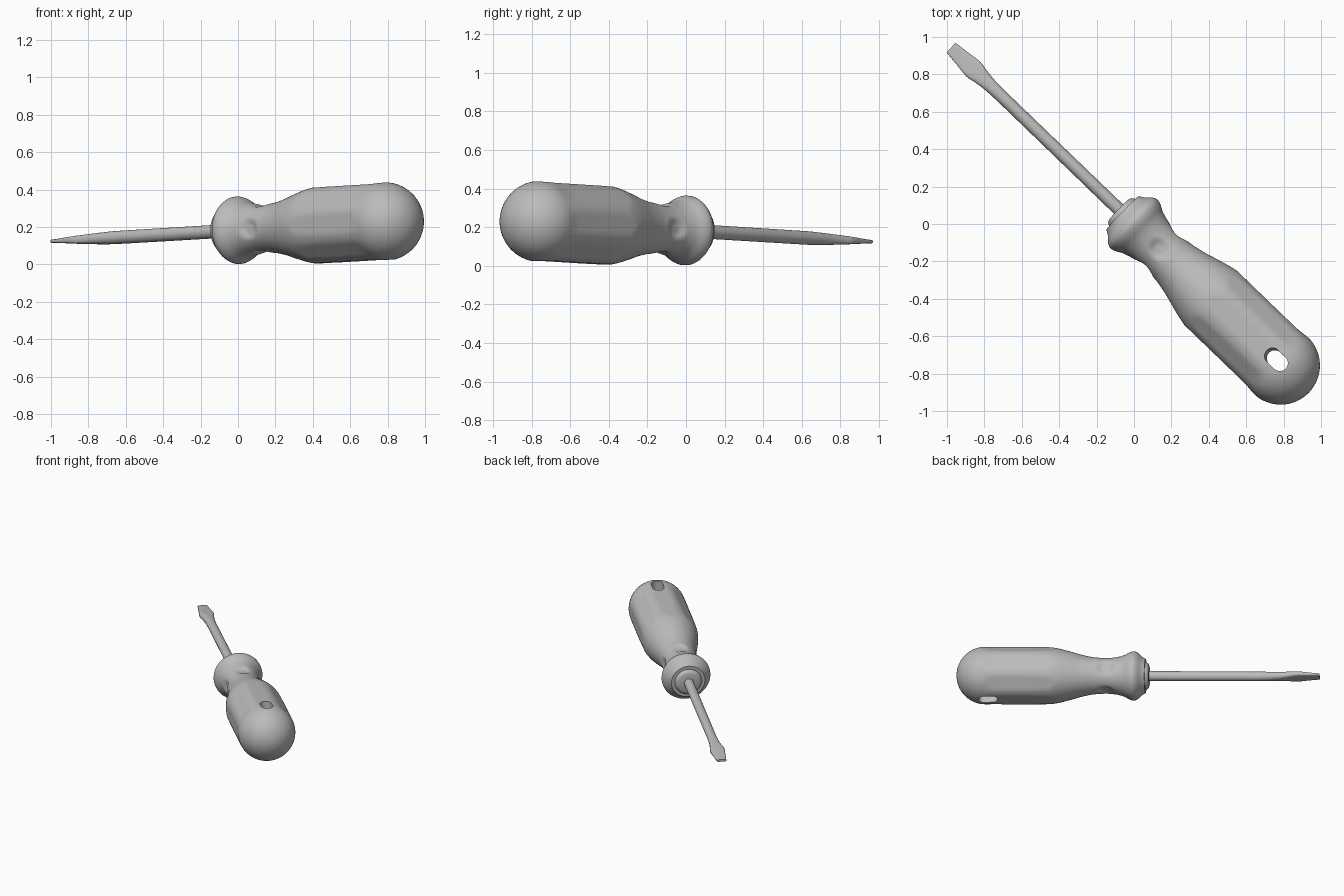
import bpy, bmesh, math
from mathutils import Matrix

if "Cube" in bpy.data.objects:
    bpy.data.objects.remove(bpy.data.objects["Cube"])

# Whole tool lies diagonally, slightly raised toward the handle end
POSE = (Matrix.Translation((0, 0, 0.183)) @ Matrix.Rotation(math.radians(-43.95), 4, 'Z')
        @ Matrix.Rotation(-math.atan(0.043), 4, 'Y'))


def material(name, rgb):
    m = bpy.data.materials.new(name)
    m.diffuse_color = (*rgb, 1)
    m.use_nodes = True
    m.node_tree.nodes["Principled BSDF"].inputs["Base Color"].default_value = m.diffuse_color
    return m


GREY = material("plain_grey", (0.5, 0.5, 0.5))


def smooth(t):
    t = max(0.0, min(1.0, t))
    return t * t * (3 - 2 * t)


def curve(points, s):
    """Monotone cubic interpolation through (s, value) points."""
    n = len(points)
    d = [(points[i + 1][1] - points[i][1]) / (points[i + 1][0] - points[i][0]) for i in range(n - 1)]
    m = [d[0]] + [0 if a * b <= 0 else 2 * a * b / (a + b) for a, b in zip(d, d[1:])] + [d[-1]]
    for i in range(n - 1):
        (x0, y0), (x1, y1) = points[i], points[i + 1]
        if s <= x1 or i == n - 2:
            h = x1 - x0
            t = max(0.0, min(1.0, (s - x0) / h))
            return (y0 * (1 + 2 * t) * (1 - t) ** 2 + h * m[i] * t * (1 - t) ** 2
                    + y1 * t * t * (3 - 2 * t) + h * m[i + 1] * t * t * (t - 1))


def loft(name, stations, section, sides, angle):
    """Skin rings along local x; section(s, a) gives the (y, z) of a ring point."""
    bm = bmesh.new()
    rings = []
    for s in stations:
        ring = []
        for k in range(sides):
            y, z = section(s, 2 * math.pi * k / sides)
            ring.append(bm.verts.new((s, y, z)))
        rings.append(ring)
    for a, b in zip(rings, rings[1:]):
        for k in range(sides):
            j = (k + 1) % sides
            bm.faces.new((a[k], a[j], b[j], b[k]))
    bm.faces.new(rings[0])
    bm.faces.new(rings[-1])
    bmesh.ops.recalc_face_normals(bm, faces=bm.faces)
    me = bpy.data.meshes.new(name)
    bm.to_mesh(me)
    bm.free()
    ob = bpy.data.objects.new(name, me)
    bpy.context.collection.objects.link(ob)
    ob.data.materials.append(GREY)
    ob.matrix_world = POSE
    bpy.ops.object.select_all(action='DESELECT')
    ob.select_set(True)
    bpy.context.view_layer.objects.active = ob
    if angle:
        bpy.ops.object.shade_smooth_by_angle(angle=math.radians(angle))
    return ob


# Handle: flared collar, waist with four thumb dimples, eight-sided grip, round butt
BODY = [(-0.085, 0.125), (-0.06, 0.14), (-0.025, 0.172), (0.0, 0.181), (0.025, 0.175), (0.07, 0.152),
        (0.13, 0.136), (0.2, 0.13), (0.28, 0.134), (0.37, 0.15), (0.47, 0.178), (0.56, 0.2),
        (0.62, 0.208), (0.85, 0.21), (1.09, 0.21)]
BUTT, R = 1.09, 0.21


def handle_section(s, a):
    r = curve(BODY, s) if s <= BUTT else math.sqrt(max(0, R * R - (s - BUTT) ** 2))
    # flats on the grip
    flat = smooth((s - 0.45) / 0.15) * (1 - smooth((s - 1.0) / 0.12))
    off = (a + math.pi / 8) % (math.pi / 4) - math.pi / 8
    r += flat * (min(r, 0.202 / math.cos(off)) - r)
    # shallow dimples on top, bottom and both sides
    side = (a + math.pi / 4) % (math.pi / 2) - math.pi / 4
    d = math.hypot((s - 0.2) / 0.075, side * 0.13 / 0.065)
    r -= 0.016 * (1 - smooth((d - 0.35) / 0.65))
    return r * math.cos(a), r * math.sin(a)


stations = [-0.085 + i * (BUTT + 0.085) / 90 for i in range(91)]
stations += [BUTT + R * math.sin(i * math.pi / 2 / 16) for i in range(1, 16)] + [BUTT + R * 0.9995]
handle = loft("handle", stations, handle_section, 72, 50)


# Hanging hole: long rounded slot cut through the butt from top to bottom
def slot_section(s, a):
    return 0.043 * math.cos(a), 0.043 * math.sin(a) + math.copysign(0.027, math.sin(a))


cutter = loft("hole_cutter", [-0.4, 0.4], slot_section, 32, 0)
cutter.matrix_world = POSE @ Matrix.Translation((1.06, 0.006, 0)) @ Matrix.Rotation(math.pi / 2, 4, 'Y')
cutter.hide_render = True
bpy.context.view_layer.update()
mod = handle.modifiers.new("hanging_hole", 'BOOLEAN')
mod.operation, mod.solver, mod.object = 'DIFFERENCE', 'EXACT', cutter
bpy.ops.object.select_all(action='DESELECT')
handle.select_set(True)
bpy.context.view_layer.objects.active = handle
bpy.ops.object.modifier_apply(modifier=mod.name)
bpy.data.objects.remove(cutter)
bpy.ops.object.shade_smooth_by_angle(angle=math.radians(40))

# Stepped ring where the shaft enters the handle
RING = [(-0.112, 0.075), (-0.106, 0.09), (-0.09, 0.1), (-0.07, 0.1)]
loft("shaft_ring", [p[0] for p in RING],
     lambda s, a: (curve(RING, s) * math.cos(a), curve(RING, s) * math.sin(a)), 40, 40)

# Shaft flattening into a flared flat blade
WIDTH = [(-1.36, 0.035), (-1.28, 0.044), (-1.19, 0.054), (-1.14, 0.045), (-1.06, 0.036), (-0.95, 0.034), (-0.05, 0.035)]
THICK = [(-1.36, 0.009), (-1.28, 0.014), (-1.16, 0.023), (-1.0, 0.032), (-0.9, 0.035), (-0.05, 0.036)]


def shaft_section(s, a):
    # round shaft becoming boxy toward the tip
    e = 1 - 0.55 * smooth((-0.95 - s) / 0.3)
    c, t = math.cos(a), math.sin(a)
    y = math.copysign(abs(c) ** e, c) * curve(WIDTH, s)
    return y, math.copysign(abs(t) ** e, t) * curve(THICK, s)


blade = [-1.36 + i * 0.46 / 30 for i in range(31)]
loft("shaft_and_blade", blade + [-0.6, -0.3, -0.05], shaft_section, 24, 45)
